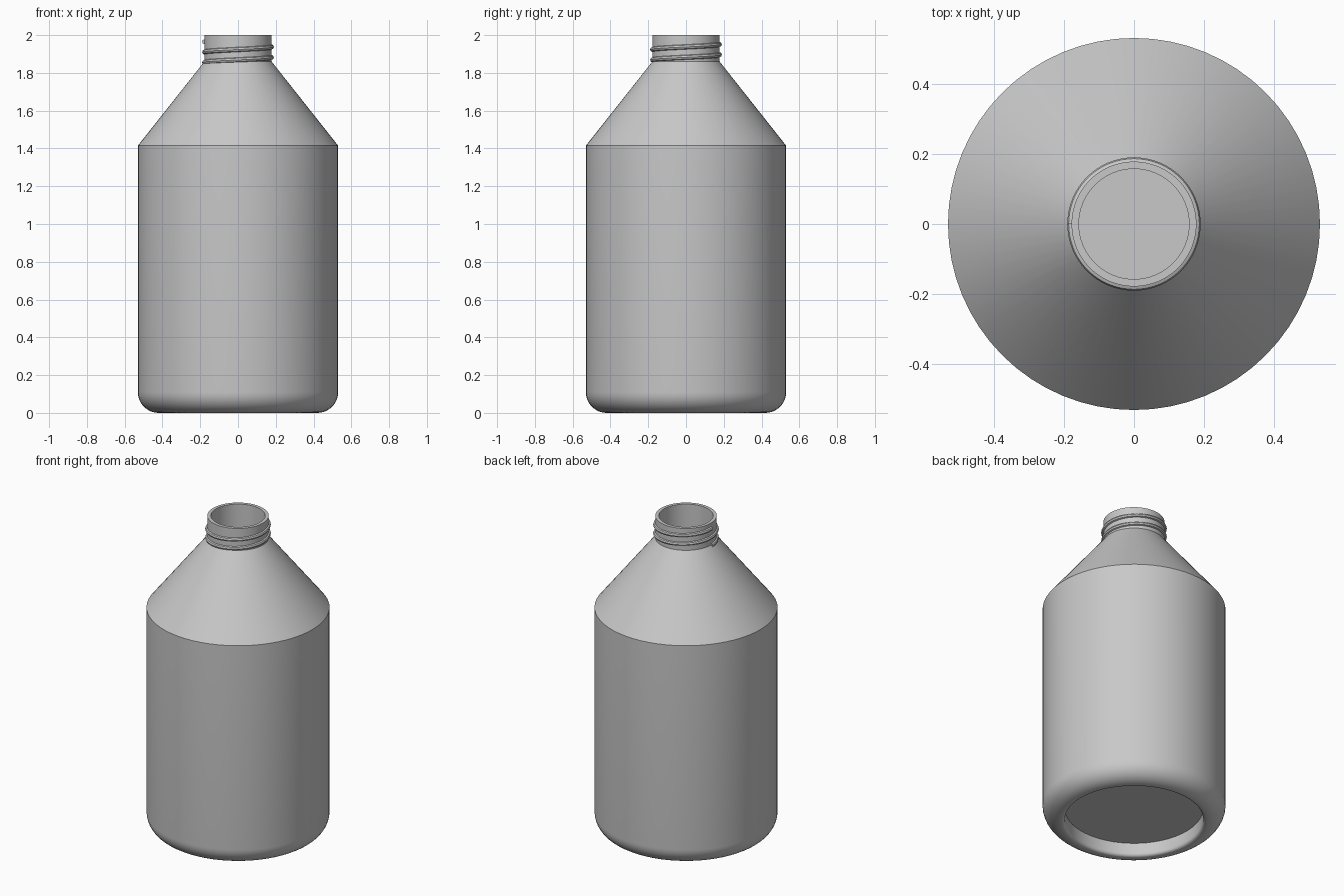
import bpy
import bmesh
from math import cos, sin, pi, radians
from mathutils import Vector

cube = bpy.data.objects.get("Cube")
if cube:
    bpy.data.objects.remove(cube, do_unlink=True)

SEGMENTS = 64
COLOUR = (0.58, 0.58, 0.58, 1)
grey = bpy.data.materials.new("grey_plastic")
grey.use_nodes = True
grey.diffuse_color = COLOUR
grey.node_tree.nodes["Principled BSDF"].inputs["Base Color"].default_value = COLOUR


def arc(cx, cz, radius, start, end, steps):
    """Points of a fillet in the radius/height plane."""
    angles = [radians(start + (end - start) * i / steps) for i in range(steps + 1)]
    return [(cx + radius * cos(a), cz + radius * sin(a)) for a in angles]


def finish(bm, name):
    bmesh.ops.recalc_face_normals(bm, faces=bm.faces)
    mesh = bpy.data.meshes.new(name)
    bm.to_mesh(mesh)
    bm.free()
    mesh.materials.append(grey)
    obj = bpy.data.objects.new(name, mesh)
    bpy.context.collection.objects.link(obj)
    bpy.ops.object.select_all(action="DESELECT")
    obj.select_set(True)
    bpy.context.view_layer.objects.active = obj
    bpy.ops.object.shade_smooth_by_angle(angle=radians(30))
    return obj


def lathe(name, profile):
    bm = bmesh.new()
    verts = [bm.verts.new((r, 0, z)) for r, z in profile]
    edges = [bm.edges.new(pair) for pair in zip(verts, verts[1:])]
    bmesh.ops.spin(bm, geom=verts + edges, cent=(0, 0, 0), axis=(0, 0, 1),
                   angle=2 * pi, steps=SEGMENTS)
    bmesh.ops.remove_doubles(bm, verts=bm.verts, dist=0.0001)
    return finish(bm, name)


# Hollow bottle: recessed base, rounded foot, straight wall, cone, neck, inside
outside = [(0, 0.085), (0.4, 0.085)]
outside += arc(0.42, 0.02, 0.02, -180, -90, 4)
outside += arc(0.42, 0.11, 0.11, -90, 0, 10)
outside += [(0.53, 1.415), (0.178, 1.86), (0.178, 2)]
inside = [(0.157, 2), (0.157, 1.85), (0.505, 1.405), (0.505, 0.11), (0, 0.11)]
lathe("bottle_body", outside + inside)

# Screw thread: a round section swept up the neck for two turns
TURNS, PITCH = 2, 0.055
bm = bmesh.new()
ring = [bm.verts.new((-x, 0, z)) for x, z in arc(0.177, 1.855, 0.013, 0, 315, 7)]
edges = [bm.edges.new((v, ring[i - 1])) for i, v in enumerate(ring)]
steps = TURNS * SEGMENTS
bm.faces.new(ring)
swept = bmesh.ops.spin(bm, geom=edges, cent=(0, 0, 0), axis=(0, 0, 1),
                       dvec=Vector((0, 0, PITCH / SEGMENTS)),
                       angle=2 * pi * TURNS, steps=steps)
last = [e for e in swept["geom_last"] if isinstance(e, bmesh.types.BMEdge)]
bmesh.ops.contextual_create(bm, geom=last)
finish(bm, "neck_thread")
